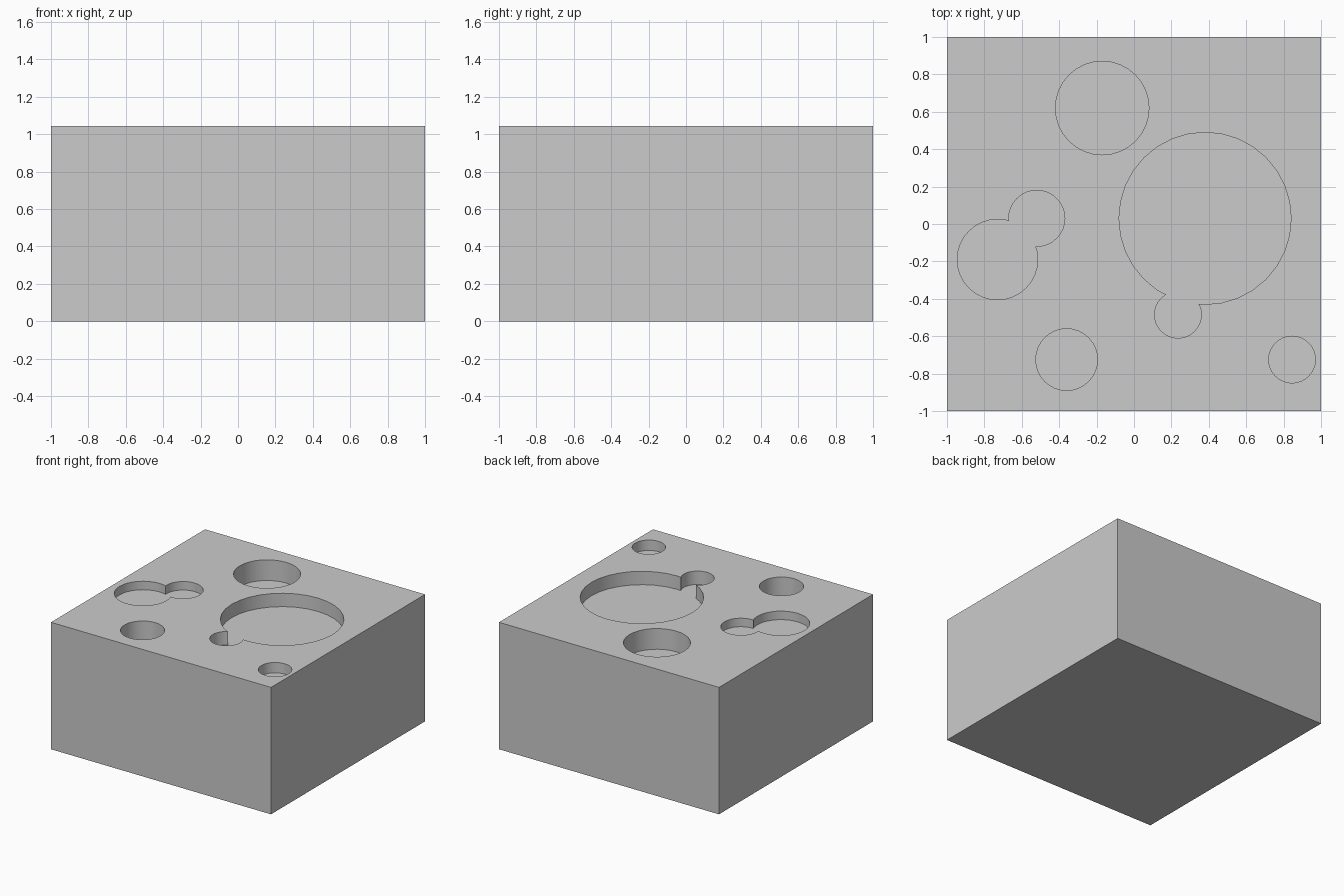
import bpy, math

if "Cube" in bpy.data.objects:
    bpy.data.objects.remove(bpy.data.objects["Cube"])

H = 1.043

# solid block
bpy.ops.mesh.primitive_cube_add(size=1, location=(0, 0, H / 2))
block = bpy.context.object
block.name = "block"
block.scale = (2, 2, H)
bpy.ops.object.transform_apply(location=True, scale=True)

# round pockets: x, y, radius, depth (merged pairs share a depth)
pockets = [
    (-0.17, 0.62, 0.25, 0.17),
    (0.38, 0.03, 0.46, 0.11),
    (0.235, -0.485, 0.125, 0.11),
    (-0.73, -0.19, 0.215, 0.07),
    (-0.52, 0.03, 0.15, 0.07),
    (-0.36, -0.725, 0.165, 0.22),
    (0.845, -0.725, 0.125, 0.085),
]

cutters = []
for i, (x, y, r, d) in enumerate(pockets):
    top = H + 0.1 + 0.01 * i
    h = top - (H - d)
    bpy.ops.mesh.primitive_cylinder_add(vertices=32, radius=r, depth=h,
                                        location=(x, y, H - d + h / 2))
    cutter = bpy.context.object
    cutter.name = f"pocket_cutter_{i + 1}"
    cutter.hide_render = True
    cutters.append(cutter)
    mod = block.modifiers.new(f"pocket_{i + 1}", 'BOOLEAN')
    mod.operation = 'DIFFERENCE'
    mod.solver = 'EXACT'
    mod.object = cutter

# apply the cuts, then remove the cutters
bpy.ops.object.select_all(action='DESELECT')
block.select_set(True)
bpy.context.view_layer.objects.active = block
for name in [m.name for m in block.modifiers]:
    bpy.ops.object.modifier_apply(modifier=name)
for c in cutters:
    bpy.data.objects.remove(c, do_unlink=True)

bpy.ops.object.shade_smooth_by_angle(angle=math.radians(30))
